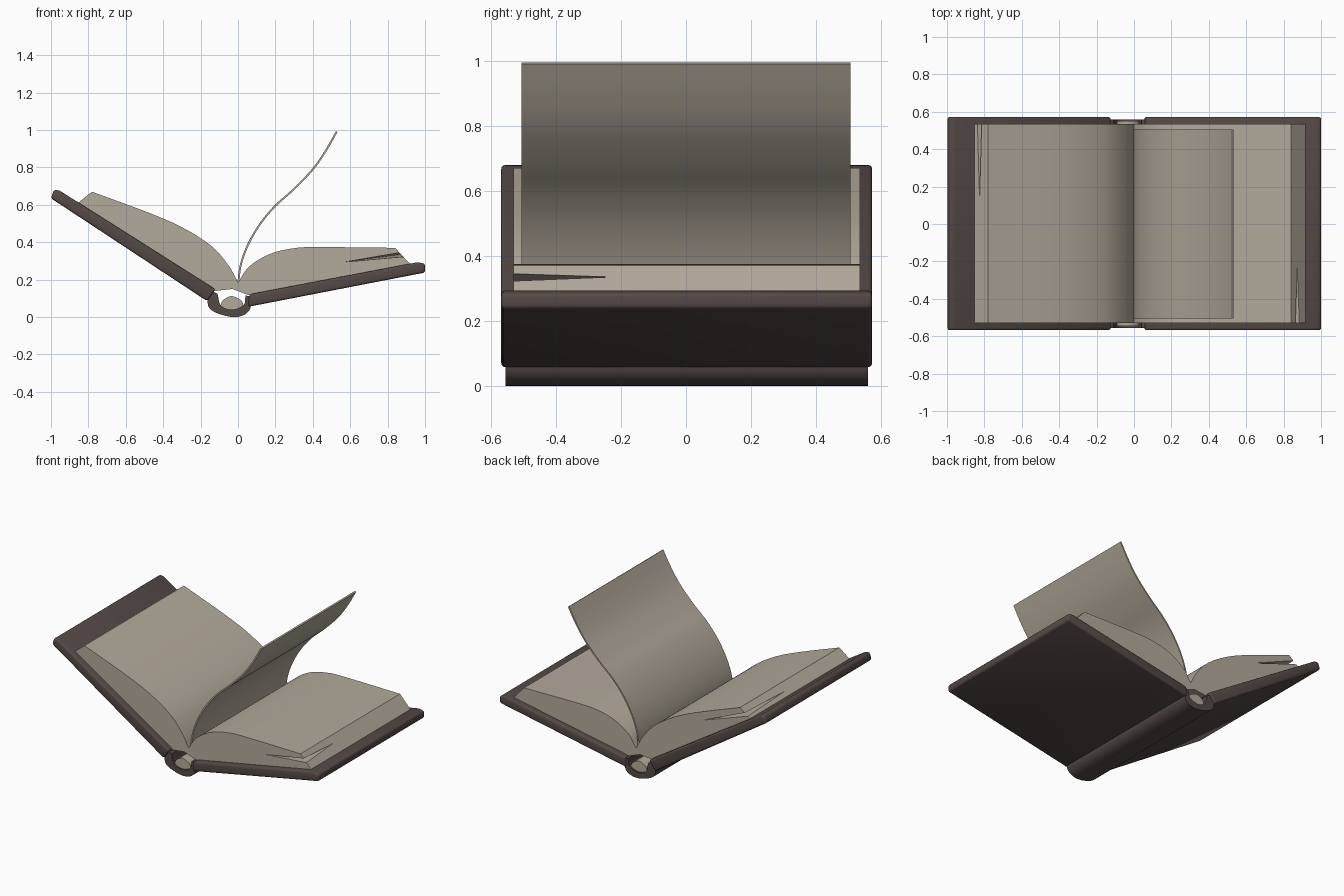
import bpy, bmesh
from mathutils import Vector

if "Cube" in bpy.data.objects:
    bpy.data.objects.remove(bpy.data.objects["Cube"])


def material(name, rgb):
    m = bpy.data.materials.new(name)
    m.diffuse_color = (*rgb, 1)
    m.use_nodes = True
    m.node_tree.nodes["Principled BSDF"].inputs["Base Color"].default_value = m.diffuse_color
    return m


COVER = material("dark brown leather", (0.088, 0.067, 0.062))
PAPER = material("warm paper", (0.45, 0.40, 0.33))


def spline(pts, steps=6):
    """Catmull-Rom curve through 2D points."""
    p = [Vector(q) for q in pts]
    p = [2 * p[0] - p[1]] + p + [2 * p[-1] - p[-2]]
    out = []
    for a, b, c, d in zip(p, p[1:], p[2:], p[3:]):
        for i in range(steps):
            t = i / steps
            out.append(0.5 * (2 * b + (c - a) * t + (2 * a - 5 * b + 4 * c - d) * t * t
                              + (3 * b - a - 3 * c + d) * t ** 3))
    return out + [p[-2]]


def make_object(name, bm, mat):
    bmesh.ops.recalc_face_normals(bm, faces=bm.faces)
    me = bpy.data.meshes.new(name)
    bm.to_mesh(me)
    bm.free()
    me.materials.append(mat)
    ob = bpy.data.objects.new(name, me)
    bpy.context.collection.objects.link(ob)
    return ob


def prism(name, profile, y0, y1, mat):
    """Extrude a closed (x, z) profile along y."""
    bm = bmesh.new()
    f = bm.faces.new([bm.verts.new((p[0], y0, p[1])) for p in profile])
    r = bmesh.ops.extrude_face_region(bm, geom=[f])
    moved = [v for v in r["geom"] if isinstance(v, bmesh.types.BMVert)]
    bmesh.ops.translate(bm, verts=moved, vec=(0, y1 - y0, 0))
    return make_object(name, bm, mat)


def activate(ob):
    bpy.ops.object.select_all(action='DESELECT')
    ob.select_set(True)
    bpy.context.view_layer.objects.active = ob


def finish(ob, bevel=0, angle=0.6):
    activate(ob)
    if bevel:
        m = ob.modifiers.new("bevel", 'BEVEL')
        m.width, m.segments = bevel, 3
        bpy.ops.object.modifier_apply(modifier=m.name)
    bpy.ops.object.shade_smooth_by_angle(angle=angle)


def cut_gap(block, points):
    """Open a tapering gap between leaves with a four-cornered cutter."""
    bm = bmesh.new()
    v = [bm.verts.new(p) for p in points]
    for i in range(4):
        bm.faces.new(v[:i] + v[i + 1:])
    cutter = make_object("page_gap_cutter", bm, PAPER)
    m = block.modifiers.new("gap", 'BOOLEAN')
    m.operation, m.object, m.solver = 'DIFFERENCE', cutter, 'EXACT'
    activate(block)
    bpy.ops.object.modifier_apply(modifier=m.name)
    bpy.data.objects.remove(cutter)


# Cover boards
left_cover = prism("left_cover", [(-0.165, 0.085), (-1.0, 0.635), (-0.985, 0.68),
                                  (-0.955, 0.677), (-0.12, 0.148)], -0.568, 0.572, COVER)
right_cover = prism("right_cover", [(0.055, 0.055), (1.0, 0.238), (1.0, 0.285),
                                    (0.96, 0.293), (0.06, 0.122)], -0.568, 0.572, COVER)
finish(left_cover, 0.012)
finish(right_cover, 0.012)

# Rounded spine and the paper lining inside it
outer = spline([(-0.165, 0.10), (-0.155, 0.05), (-0.11, 0.02), (-0.03, 0.0),
                (0.03, 0.01), (0.065, 0.045), (0.075, 0.11)], 4)
inner = spline([(0.04, 0.115), (0.03, 0.065), (-0.03, 0.04), (-0.09, 0.06), (-0.11, 0.125)], 4)
finish(prism("spine", outer + inner + [(-0.14, 0.14)], -0.555, 0.56, COVER))
dome = spline([(0.03, 0.05), (0.018, 0.088), (-0.035, 0.112), (-0.08, 0.09), (-0.095, 0.055)], 4)
finish(prism("spine_lining", dome + [(-0.03, 0.035)], -0.545, 0.55, PAPER))

# Page blocks: curved top, slanted fore edge, bottom resting on the board
left_top = spline([(0.0, 0.185), (-0.05, 0.275), (-0.14, 0.378), (-0.29, 0.475),
                   (-0.47, 0.555), (-0.78, 0.67)])
left_pages = prism("left_pages", left_top + [(-0.857, 0.61), (-0.12, 0.14), (-0.03, 0.15)],
                   -0.53, 0.535, PAPER)
cut_gap(left_pages, [(-0.45, 0.6, 0.49), (-0.87, 0.6, 0.635), (-0.85, 0.6, 0.66), (-0.84, 0.1, 0.64)])
finish(left_pages)

right_top = spline([(0.0, 0.185), (0.06, 0.27), (0.17, 0.337), (0.30, 0.368),
                    (0.44, 0.374), (0.84, 0.37)])
right_pages = prism("right_pages", right_top + [(0.92, 0.283), (0.055, 0.118), (-0.03, 0.15)],
                    -0.53, 0.535, PAPER)
cut_gap(right_pages, [(0.5, -0.6, 0.285), (0.95, -0.6, 0.325), (0.95, -0.6, 0.362), (0.95, -0.15, 0.345)])
finish(right_pages)

# Single page caught mid-turn
path = spline([(0.0, 0.17), (0.015, 0.28), (0.055, 0.39), (0.12, 0.50), (0.20, 0.595),
               (0.30, 0.685), (0.40, 0.79), (0.47, 0.89), (0.528, 0.992)], 5)
sides = ([], [])
for i, p in enumerate(path):
    d = (path[min(i + 1, len(path) - 1)] - path[max(i - 1, 0)]).normalized()
    n = Vector((-d.y, d.x)) * 0.005
    sides[0].append(p + n)
    sides[1].append(p - n)
finish(prism("turning_page", sides[0] + sides[1][::-1], -0.505, 0.505, PAPER))
